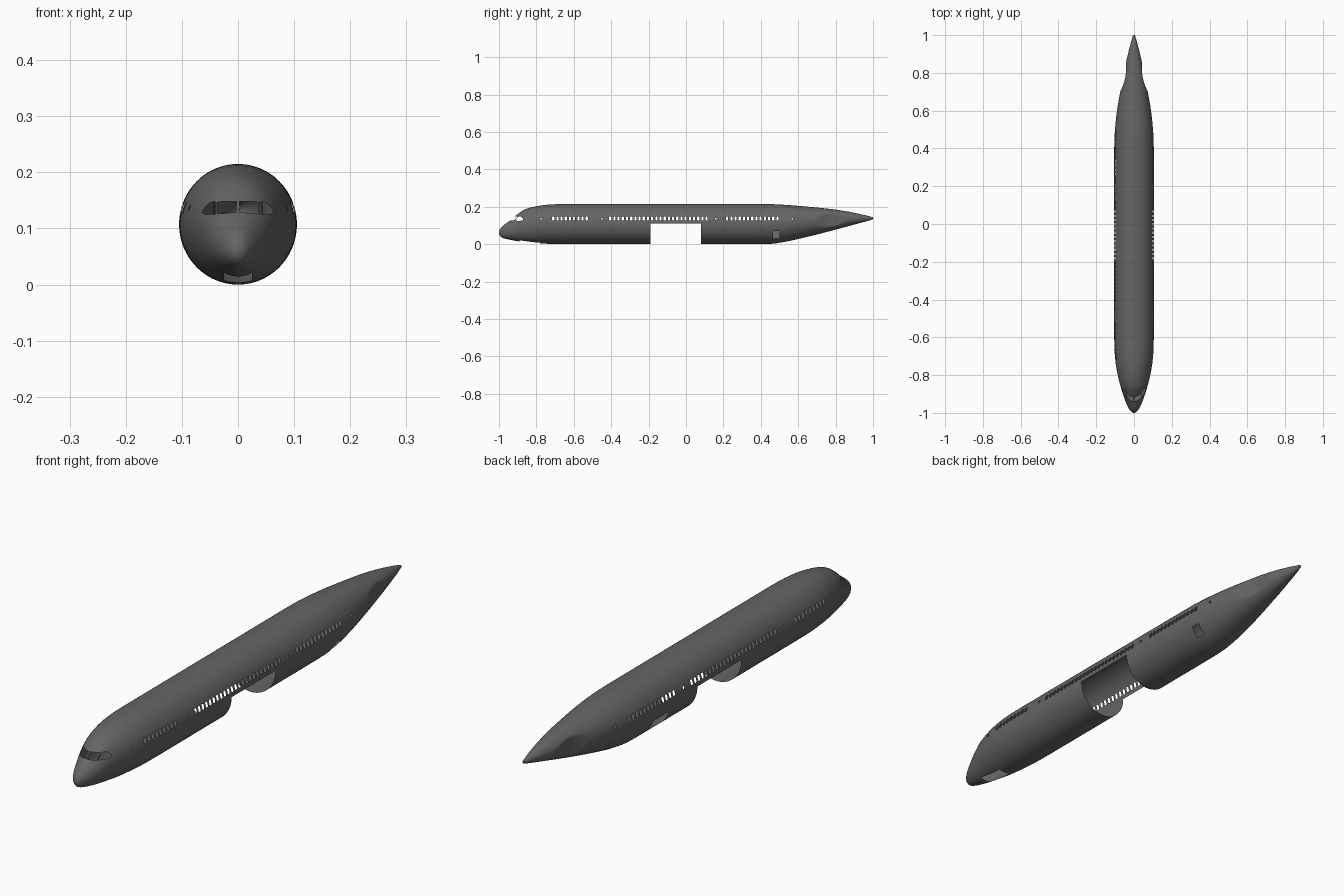
import bpy, bmesh, math
from mathutils import Vector

if "Cube" in bpy.data.objects:
    bpy.data.objects.remove(bpy.data.objects["Cube"])

# Fuselage stations: y, top z, bottom z, half width
STATIONS = [
    (-1.0, .063, .057, .003), (-.996, .077, .046, .012), (-.985, .093, .036, .022),
    (-.965, .109, .029, .034), (-.94, .127, .0235, .045), (-.90, .161, .016, .059),
    (-.86, .187, .011, .071), (-.80, .203, .005, .086), (-.73, .212, .002, .098),
    (-.65, .215, .0, .104), (-.55, .215, .0, .105), (.36, .215, .0, .105),
    (.44, .2145, .001, .104), (.52, .211, .011, .099), (.60, .205, .028, .090),
    (.70, .196, .052, .073), (.80, .185, .078, .054), (.90, .168, .105, .032),
    (.97, .152, .124, .014), (1.0, .144, .133, .005)]
SEGMENTS = 96


def profile(y):
    """Smooth Hermite interpolation of the stations."""
    n = len(STATIONS)
    i = max(k for k in range(n - 1) if STATIONS[k][0] <= y + 1e-9)
    a, b = STATIONS[i], STATIONS[i + 1]
    h = b[0] - a[0]
    t = (y - a[0]) / h

    def slope(k, c):
        if k == 0 or k == n - 1:
            j = min(k, n - 2)
            return (STATIONS[j + 1][c] - STATIONS[j][c]) / (STATIONS[j + 1][0] - STATIONS[j][0])
        p, q, r = STATIONS[k - 1], STATIONS[k], STATIONS[k + 1]
        d0, d1 = (q[c] - p[c]) / (q[0] - p[0]), (r[c] - q[c]) / (r[0] - q[0])
        return 0 if d0 * d1 <= 0 else 2 * d0 * d1 / (d0 + d1)

    return [(2*t**3 - 3*t**2 + 1) * a[c] + (t**3 - 2*t**2 + t) * h * slope(i, c)
            + (3*t**2 - 2*t**3) * b[c] + (t**3 - t**2) * h * slope(i + 1, c) for c in (1, 2, 3)]


# Skin: loft of rings, with the sides flattened where the tailplane would sit
bm = bmesh.new()
ys = []
for a, b in zip(STATIONS, STATIONS[1:]):
    steps = max(3, math.ceil((b[0] - a[0]) / .02)) if b[0] < .3 or a[0] >= .36 else 20
    ys += [a[0] + (b[0] - a[0]) * k / steps for k in range(steps)]
ys.append(1.0)
rings = []
for y in ys:
    top, bottom, width = profile(y)
    limit = .042 + 2.2 * (y - .82) ** 2
    ring = []
    for k in range(SEGMENTS):
        ang = 2 * math.pi * k / SEGMENTS
        x = max(-limit, min(limit, width * math.cos(ang)))
        ring.append(bm.verts.new((x, y, (top + bottom) / 2 + (top - bottom) / 2 * math.sin(ang))))
    rings.append(ring)
for r0, r1 in zip(rings, rings[1:]):
    for k in range(SEGMENTS):
        j = (k + 1) % SEGMENTS
        bm.faces.new((r0[k], r0[j], r1[j], r1[k]))
bm.faces.new(rings[0])
bm.faces.new(rings[-1])
bmesh.ops.recalc_face_normals(bm, faces=bm.faces[:])


def punch(poly, axes, keep):
    """Cut a convex counter-clockwise polygon, projected along the third axis, out of the skin."""
    u, v = axes
    lo = [min(p[c] for p in poly) for c in (0, 1)]
    hi = [max(p[c] for p in poly) for c in (0, 1)]

    def near(f):
        us, vs = [w.co[u] for w in f.verts], [w.co[v] for w in f.verts]
        return (max(us) > lo[0] and min(us) < hi[0] and max(vs) > lo[1]
                and min(vs) < hi[1] and keep(f.calc_center_median()))

    faces = [f for f in bm.faces if near(f)]
    for p, q in zip(poly, poly[1:] + poly[:1]):
        if not faces:
            return
        co, no = Vector((0, 0, 0)), Vector((0, 0, 0))
        co[u], co[v] = p
        no[u], no[v] = q[1] - p[1], p[0] - q[0]
        no.normalize()
        geom = set(faces)
        for f in faces:
            geom.update(f.edges)
            geom.update(f.verts)
        res = bmesh.ops.bisect_plane(bm, geom=list(geom), dist=1e-6, plane_co=co, plane_no=no)
        faces = [g for g in res['geom'] if isinstance(g, bmesh.types.BMFace)
                 and (g.calc_center_median() - co).dot(no) < 0]
    bmesh.ops.delete(bm, geom=faces, context='FACES')


def box(a0, a1, b0, b1, c=0):
    """Rectangle with corners chamfered by c."""
    if not c:
        return [(a0, b0), (a1, b0), (a1, b1), (a0, b1)]
    return [(a0 + c, b0), (a1 - c, b0), (a1, b0 + c), (a1, b1 - c),
            (a1 - c, b1), (a0 + c, b1), (a0, b1 - c), (a0, b0 + c)]


YZ, XZ, XY = (1, 2), (0, 2), (0, 1)
right = lambda c: c.x > 0
left = lambda c: c.x < 0

# Wing box opening and nose gear bay
punch(box(-.19, .08, -.05, .11), YZ, lambda c: True)
punch(box(-.025, .025, -.89, -.78), XY, lambda c: c.z < .06)

# Cargo doors: small one on the right, large one on the left
punch(box(.465, .50, .03, .07, .003), YZ, right)
punch(box(.25, .345, .025, .075, .004), YZ, left)

# Cabin windows and the small door windows
rows = [(-.71, 9), (-.405, 24), (.22, 13)]
centres = [y0 + .0224 * k for y0, n in rows for k in range(n)]
for side in (right, left):
    for y in centres:
        punch(box(y - .0058, y + .0058, .127, .147, .003), YZ, side)
    for y in (-.775, -.45, .16, .567):
        punch(box(y - .004, y + .004, .131, .141, .002), YZ, side)

# Cockpit windows, mirrored
front_pane = [(.003, .129), (.036, .126), (.037, .146), (.03, .148), (.003, .148)]
side_pane = [(.039, .126), (.058, .125), (.063, .128), (.061, .135), (.052, .145), (.045, .148), (.039, .147)]
for pane in (front_pane, side_pane):
    punch(pane, XZ, lambda c: c.y < -.8)
    punch([(-x, z) for x, z in reversed(pane)], XZ, lambda c: c.y < -.8)

mesh = bpy.data.meshes.new("fuselage")
bm.to_mesh(mesh)
bm.free()
fuselage = bpy.data.objects.new("fuselage", mesh)
bpy.context.collection.objects.link(fuselage)

grey = bpy.data.materials.new("dark grey")
grey.diffuse_color = (.13, .13, .13, 1)
grey.use_nodes = True
grey.node_tree.nodes["Principled BSDF"].inputs["Base Color"].default_value = grey.diffuse_color
mesh.materials.append(grey)

bpy.context.view_layer.objects.active = fuselage
fuselage.select_set(True)
bpy.ops.object.shade_smooth_by_angle(angle=math.radians(35))
